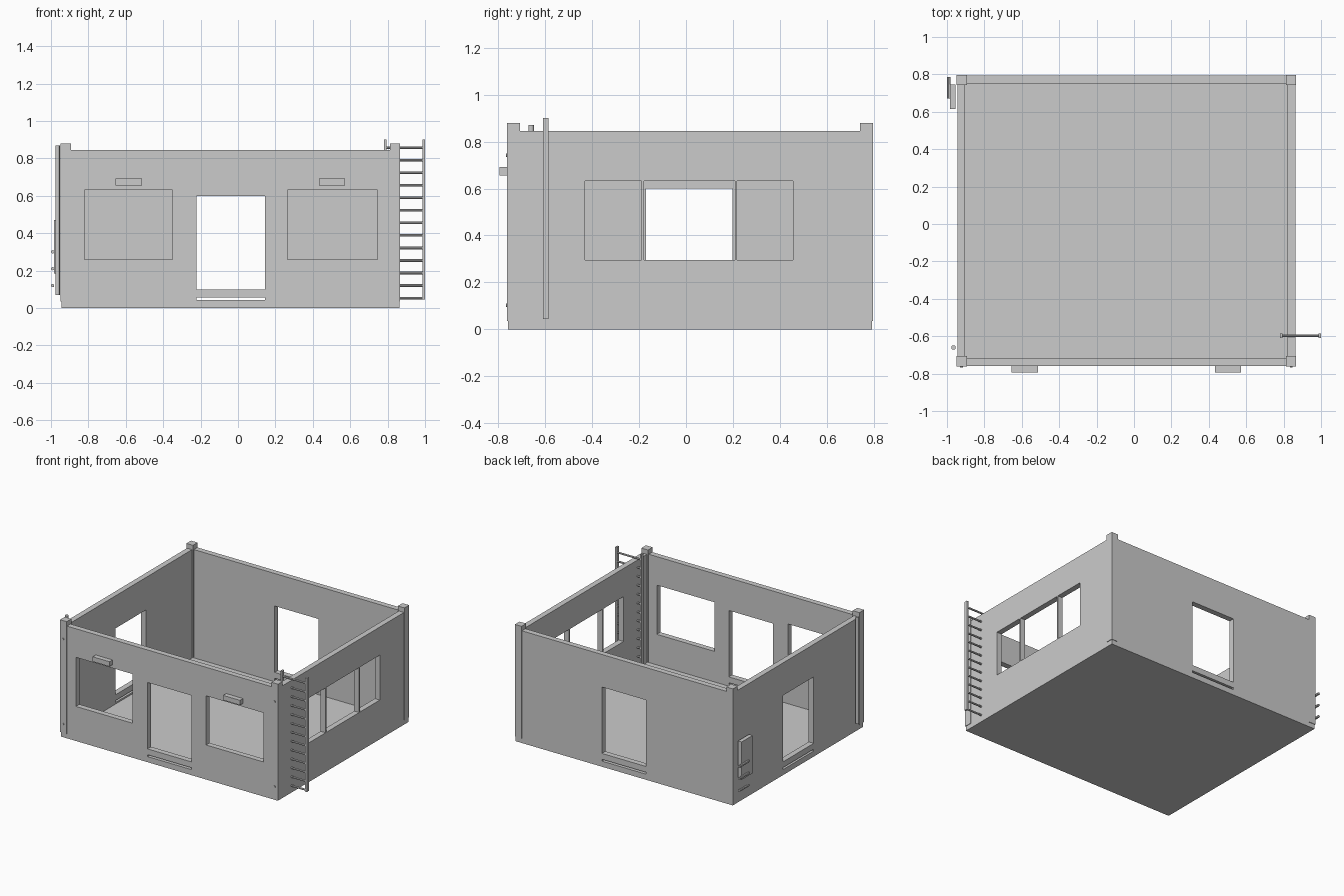
import bpy
import bmesh
from math import radians
from mathutils import Matrix, Vector

if "Cube" in bpy.data.objects:
    bpy.data.objects.remove(bpy.data.objects["Cube"], do_unlink=True)

grey = bpy.data.materials.new("light grey")
grey.use_nodes = True
colour = (0.6, 0.6, 0.6, 1)
grey.diffuse_color = colour
grey.node_tree.nodes["Principled BSDF"].inputs["Base Color"].default_value = colour

# Outer body and wall sizes
X0, X1, Y0, Y1 = -0.945, 0.863, -0.758, 0.793
WALL, HEIGHT, FLOOR = 0.042, 0.845, 0.03


def finish(name, bm):
    bmesh.ops.recalc_face_normals(bm, faces=bm.faces)
    mesh = bpy.data.meshes.new(name)
    bm.to_mesh(mesh)
    bm.free()
    mesh.materials.append(grey)
    obj = bpy.data.objects.new(name, mesh)
    bpy.context.collection.objects.link(obj)
    return obj


def box(name, x, y, z):
    """Box from three (low, high) ranges."""
    bm = bmesh.new()
    bmesh.ops.create_cube(bm, size=1)
    size = Vector([r[1] - r[0] for r in (x, y, z)])
    centre = Vector([sum(r) / 2 for r in (x, y, z)])
    bmesh.ops.scale(bm, vec=size, verts=bm.verts)
    bmesh.ops.translate(bm, vec=centre, verts=bm.verts)
    return finish(name, bm)


def rod(name, start, end, radius, sides=12):
    """Round bar between two points."""
    a, b = Vector(start), Vector(end)
    bm = bmesh.new()
    turn = (b - a).to_track_quat("Z", "Y").to_matrix().to_4x4()
    bmesh.ops.create_cone(bm, cap_ends=True, segments=sides, radius1=radius,
                          radius2=radius, depth=(b - a).length,
                          matrix=Matrix.Translation((a + b) / 2) @ turn)
    obj = finish(name, bm)
    bpy.ops.object.select_all(action="DESELECT")
    obj.select_set(True)
    bpy.context.view_layer.objects.active = obj
    bpy.ops.object.shade_smooth_by_angle(angle=radians(40))
    return obj


def wall(name, along, span, depth, holes):
    """Wall panel with rectangular holes (u0, u1, z0, z1), pushed to depth."""
    us = sorted({*span, *(u for h in holes for u in h[:2])})
    zs = sorted({0, HEIGHT, *(z for h in holes for z in h[2:])})
    bm = bmesh.new()

    def corner(u, z):
        return bm.verts.new((u, depth[0], z) if along == "x" else (depth[0], u, z))

    grid = [[corner(u, z) for z in zs] for u in us]
    for i in range(len(us) - 1):
        for j in range(len(zs) - 1):
            u, z = (us[i] + us[i + 1]) / 2, (zs[j] + zs[j + 1]) / 2
            if not any(a < u < b and c < z < d for a, b, c, d in holes):
                bm.faces.new((grid[i][j], grid[i + 1][j],
                              grid[i + 1][j + 1], grid[i][j + 1]))
    new = bmesh.ops.extrude_face_region(bm, geom=bm.faces[:], use_keep_orig=True)
    push = depth[1] - depth[0]
    bmesh.ops.translate(bm, vec=(0, push, 0) if along == "x" else (push, 0, 0),
                        verts=[g for g in new["geom"] if isinstance(g, bmesh.types.BMVert)])
    return finish(name, bm)


def doorway(u0, u1):
    """Door opening with a thin slot beneath it."""
    return [(u0, u1, 0.10, 0.60), (u0, u1, 0.042, 0.056)]


# Walls and floor
front_windows = [(-0.82, -0.35, 0.26, 0.63), (0.265, 0.745, 0.26, 0.63)]
side_windows = [(a, b, 0.295, 0.633) for a, b in
                ((-0.43, -0.19), (-0.178, 0.208), (0.218, 0.455))]
inner_y = (Y0 + WALL, Y1 - WALL)
wall("front_wall", "x", (X0, X1), (Y0, Y0 + WALL), doorway(-0.222, 0.145) + front_windows)
wall("back_wall", "x", (X0, X1), (Y1 - WALL, Y1), doorway(-0.222, 0.145))
wall("left_wall", "y", inner_y, (X1 - WALL, X1), side_windows)
wall("right_wall", "y", inner_y, (X0, X0 + WALL), doorway(-0.17, 0.198))
box("floor", (X0 + WALL, X1 - WALL), inner_y, (0, FLOOR))

# Corner posts, standing slightly proud of the walls
POST, LIP = 0.055, 0.004
for px, xn in ((X0 - LIP, "right"), (X1 + LIP - POST, "left")):
    for py, yn in ((Y0 - LIP, "front"), (Y1 + LIP - POST, "back")):
        box(f"{yn}_{xn}_post", (px, px + POST), (py, py + POST), (0.035, 0.88))

# Lamps over the front windows
for side, x in (("right", -0.655), ("left", 0.432)):
    box(f"{side}_window_lamp", (x, x + 0.141), (-0.794, Y0), (0.656, 0.692))

# Bolts on the front posts
for x in (-0.922, 0.84):
    for z in (0.103, 0.742):
        rod("post_bolt", (x, Y0 + 0.01, z), (x, -0.767, z), 0.007, 8)

# Ladder straddling the left wall
LADDER_Y = -0.597
for name, x in (("inner", 0.78), ("outer", 0.986)):
    box(f"{name}_ladder_rail", (x, x + 0.014),
        (LADDER_Y - 0.012, LADDER_Y + 0.012), (0.045, 0.90))
for i in range(13):
    z = 0.053 + i * 0.067
    rod("ladder_rung", (0.785, LADDER_Y, z), (0.995, LADDER_Y, z), 0.007, 8)

# Drain pipe on the right wall
rod("drain_pipe", (-0.965, -0.66, 0.07), (-0.965, -0.66, 0.87), 0.012)

# Service panel with grab bars near the back right corner
box("service_panel", (-0.985, -0.955), (0.615, 0.745), (0.185, 0.47))
for z in (0.12, 0.21, 0.30):
    rod("grab_bar", (-0.991, 0.67, z), (-0.991, 0.785, z), 0.009, 8)
